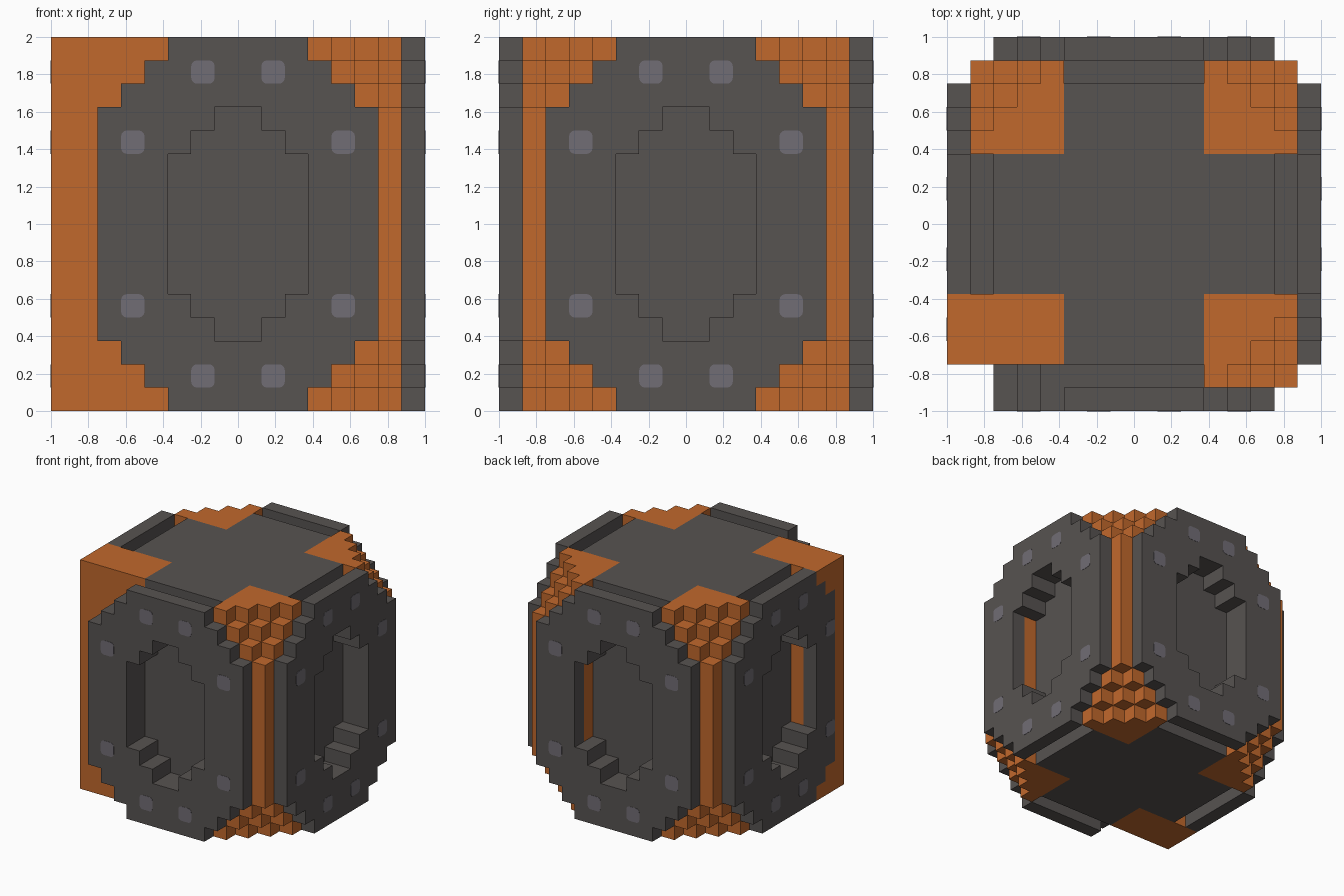
import bpy
import bmesh
import math
from mathutils import Matrix, Vector

cube = bpy.data.objects.get("Cube")
if cube:
    bpy.data.objects.remove(cube, do_unlink=True)

U = 0.125  # one block
H = 2.0    # overall height


def srgb(r, g, b):
    def lin(c):
        c /= 255
        return c / 12.92 if c <= 0.04045 else ((c + 0.055) / 1.055) ** 2.4
    return (lin(r), lin(g), lin(b), 1.0)


def material(name, colour):
    m = bpy.data.materials.new(name)
    m.use_nodes = True
    m.diffuse_color = colour
    bsdf = next(n for n in m.node_tree.nodes if n.type == 'BSDF_PRINCIPLED')
    bsdf.inputs["Base Color"].default_value = colour
    bsdf.inputs["Roughness"].default_value = 0.8
    return m


DARK = material("dark grey", srgb(87, 83, 81))
ORANGE = material("orange", srgb(193, 104, 44))
RIVET = material("light grey", srgb(113, 109, 117))


def prism(bm, loops, vector):
    """Fill an outline (plus optional hole loops) and extrude it along vector."""
    edges = []
    for pts in loops:
        vs = [bm.verts.new(p) for p in pts]
        edges += [bm.edges.new((vs[i - 1], vs[i])) for i in range(len(vs))]
    if len(loops) == 1:
        faces = [bm.faces.new(vs)]
    else:
        fill = bmesh.ops.triangle_fill(bm, edges=edges, use_beauty=True)
        faces = [f for f in fill["geom"] if isinstance(f, bmesh.types.BMFace)]
    ext = bmesh.ops.extrude_face_region(bm, geom=faces, use_keep_orig=True)
    moved = [v for v in ext["geom"] if isinstance(v, bmesh.types.BMVert)]
    bmesh.ops.translate(bm, verts=moved, vec=Vector(vector))


def box(bm, x0, x1, y0, y1, z0, z1):
    pts = [(x0, y0, z0), (x1, y0, z0), (x1, y1, z0), (x0, y1, z0)]
    prism(bm, [pts], (0, 0, z1 - z0))


def finish(bm, name, mat, angle=0):
    bmesh.ops.rotate(bm, verts=bm.verts, cent=(0, 0, 0),
                     matrix=Matrix.Rotation(math.radians(angle), 3, 'Z'))
    bmesh.ops.recalc_face_normals(bm, faces=bm.faces)
    me = bpy.data.meshes.new(name)
    bm.to_mesh(me)
    bm.free()
    me.materials.append(mat)
    ob = bpy.data.objects.new(name, me)
    bpy.context.collection.objects.link(ob)
    return ob


def stepped_outline(y, widths, z_start, limit=9):
    """Stepped oval in the XZ plane: half-widths rise block by block from z_start."""
    quarter = []
    for k, w in enumerate(widths):
        w = min(w, limit)
        quarter.append((w, z_start + k * U))
        if k < len(widths) - 1:
            quarter.append((w, z_start + (k + 1) * U))
    right = quarter + [(w, H - z) for w, z in reversed(quarter)]
    left = [(-w, z) for w, z in stepped_right(widths, z_start)]
    pts = []
    for p in right + left[::-1]:
        if not pts or p != pts[-1]:
            pts.append(p)
    return [(x, y, z) for x, z in pts]


def stepped_right(widths, z_start):
    q = []
    for k, w in enumerate(widths):
        q.append((w, z_start + k * U))
        if k < len(widths) - 1:
            q.append((w, z_start + (k + 1) * U))
    return q + [(w, H - z) for w, z in reversed(q)]


# Central core with a cross-shaped section
bm = bmesh.new()
a, b = 3 * U, 6 * U
cross = [(a, -b), (a, -a), (b, -a), (b, a), (a, a), (a, b),
         (-a, b), (-a, a), (-b, a), (-b, -a), (-a, -a), (-a, -b)]
prism(bm, [[(x, y, 0) for x, y in cross]], (0, 0, H))
finish(bm, "core", DARK)

# Four side plates: outer layer, backing layer with a groove above and below, rivets
OUTER = [3 * U, 4 * U, 5 * U, 6 * U]
HOLE = [U, 2 * U, 3 * U]
for side, angle in (("front", 0), ("right_side", 90), ("back", 180), ("left_side", 270)):
    limit = 5 * U if angle == 270 else 9  # this plate meets the square corner post
    bm = bmesh.new()
    for y, widths, z in ((-1, OUTER, 0), (-1 + U, OUTER[1:], U)):
        prism(bm, [stepped_outline(y, widths, z, limit),
                   stepped_outline(y, HOLE, 3 * U)], (0, U, 0))
    finish(bm, side + "_plate", DARK, angle)

    bm = bmesh.new()
    r, c = 0.03, U / 2 - 0.03
    for dx, dz in ((1.5 * U, 6.5 * U), (4.5 * U, 3.5 * U)):
        for sx in (-1, 1):
            for sz in (-1, 1):
                pts = []
                for q in range(4):  # rounded square
                    mid = math.radians(45 + 90 * q)
                    cx, cz = math.copysign(c, math.cos(mid)), math.copysign(c, math.sin(mid))
                    for t in (0, 30, 60, 90):
                        ang = math.radians(90 * q + t)
                        pts.append((sx * dx + cx + r * math.cos(ang), -1.002,
                                    1 + sz * dz + cz + r * math.sin(ang)))
                prism(bm, [pts], (0, 0.004, 0))
    finish(bm, side + "_rivets", RIVET, angle)

# Three corner posts with stair-stepped ends
for name, sx, sy in (("front_left", 1, -1), ("back_left", 1, 1), ("back_right", -1, 1)):
    bm = bmesh.new()
    for k in range(4):
        cut = 3 - k  # blocks removed along each edge at this level
        pts = [(3, 3), (7, 3)]
        for s in range(cut + 1):
            pts += [(7 - s, 7 - cut + s)]
            if s < cut:
                pts += [(7 - s - 1, 7 - cut + s)]
        pts += [(3, 7)]
        clean = [p for n, p in enumerate(pts) if p != pts[n - 1]]
        spans = [(k, k + 1), (15 - k, 16 - k)] if k < 3 else [(3, 13)]
        for z0, z1 in spans:
            prism(bm, [[(sx * x * U, sy * y * U, z0 * U) for x, y in clean]],
                  (0, 0, (z1 - z0) * U))
    finish(bm, name + "_corner", ORANGE)

# Plain square corner post, with fillers flush around the stepped side plate
bm = bmesh.new()
box(bm, -7 * U, -3 * U, -6 * U, -3 * U, 0, H)
box(bm, -1, -7 * U, -6 * U, -5 * U, 0, H)
for y0, n in ((-5, 2), (-4, 1)):
    for z0 in (0, H - n * U):
        box(bm, -1, -7 * U, y0 * U, (y0 + 1) * U, z0, z0 + n * U)
finish(bm, "front_right_corner", ORANGE)
